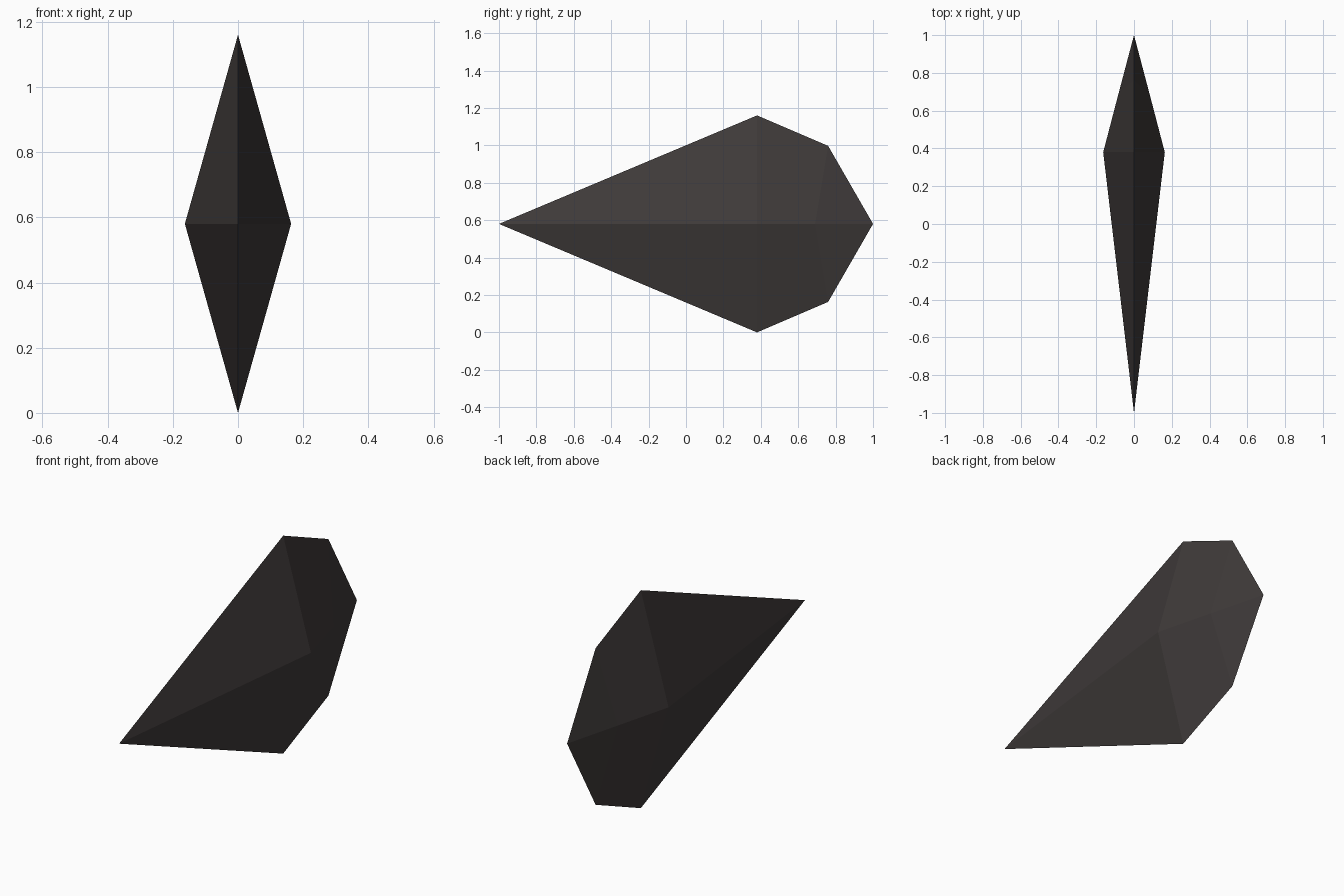
import bpy, bmesh

if "Cube" in bpy.data.objects:
    bpy.data.objects.remove(bpy.data.objects["Cube"])

# dark stone colour
mat = bpy.data.materials.new("dark stone")
mat.diffuse_color = (0.05, 0.043, 0.042, 1)
mat.use_nodes = True
mat.node_tree.nodes["Principled BSDF"].inputs["Base Color"].default_value = mat.diffuse_color

# half-height outline along y: nose, crest, shoulder, tail
MID = 0.58
bm = bmesh.new()
nose = bm.verts.new((0, -1, MID))
tail = bm.verts.new((0, 1, MID))
rim = {s: [bm.verts.new((0, 0.38, MID + s * 0.58)),
           bm.verts.new((0, 0.76, MID + s * 0.417))] for s in (1, -1)}

# faceted sides, each with a central ridge
for side in (1, -1):
    peak = bm.verts.new((side * 0.163, 0.38, MID))
    ridge = bm.verts.new((side * 0.082, 0.69, MID))
    for s in (1, -1):
        crest, shoulder = rim[s]
        bm.faces.new((nose, peak, crest))
        bm.faces.new((peak, ridge, shoulder, crest))
        bm.faces.new((ridge, tail, shoulder))
bmesh.ops.recalc_face_normals(bm, faces=bm.faces)

mesh = bpy.data.meshes.new("faceted_blade")
bm.to_mesh(mesh)
bm.free()
mesh.materials.append(mat)
obj = bpy.data.objects.new("faceted_blade", mesh)
bpy.context.collection.objects.link(obj)
